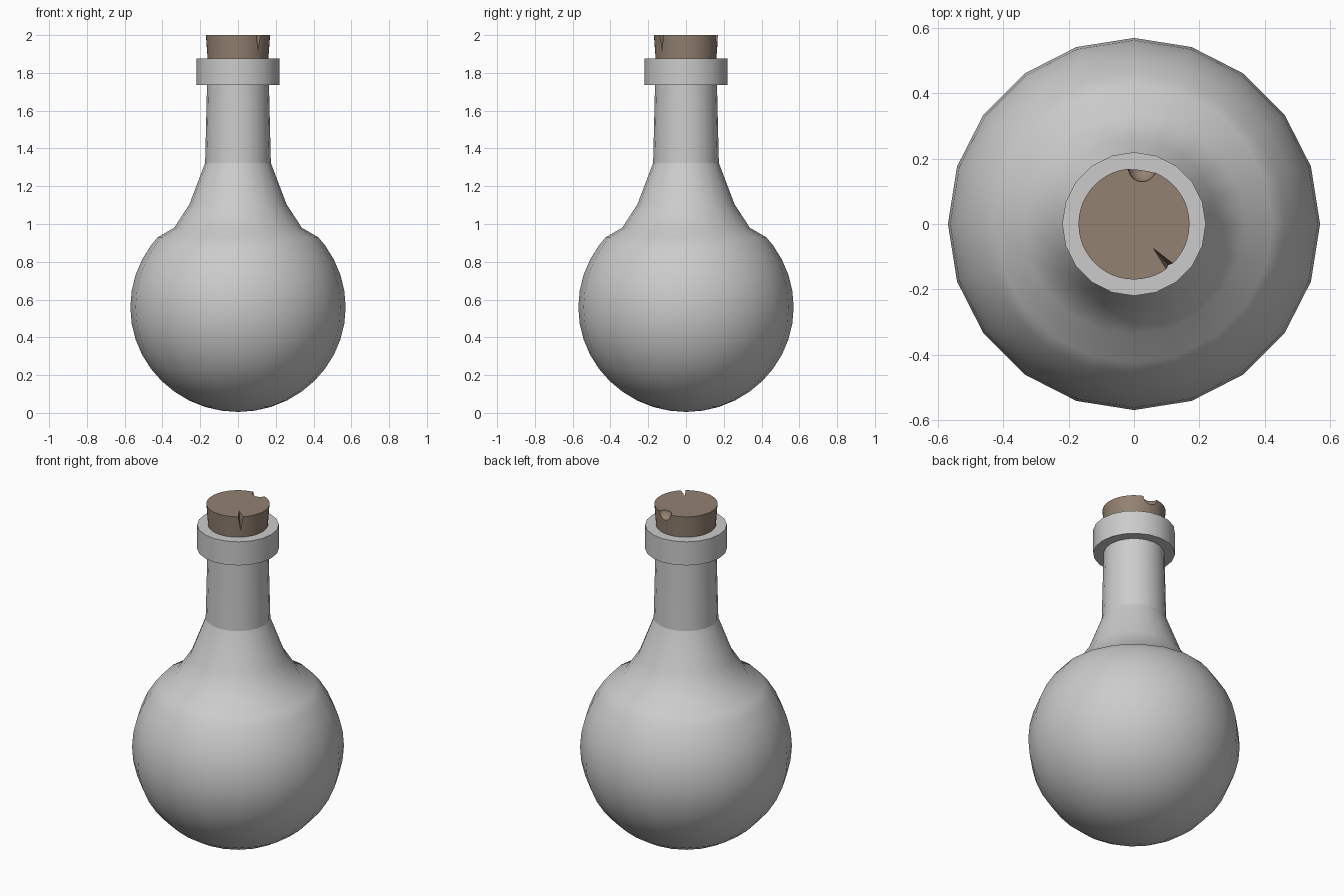
import bpy, bmesh, math
from mathutils import Vector

if "Cube" in bpy.data.objects:
    bpy.data.objects.remove(bpy.data.objects["Cube"])


def finish(name, bm, smooth_angle=None):
    bmesh.ops.recalc_face_normals(bm, faces=bm.faces)
    me = bpy.data.meshes.new(name)
    bm.to_mesh(me)
    bm.free()
    ob = bpy.data.objects.new(name, me)
    bpy.context.collection.objects.link(ob)
    if smooth_angle:
        shade(ob, smooth_angle)
    return ob


def activate(ob):
    bpy.ops.object.select_all(action='DESELECT')
    ob.select_set(True)
    bpy.context.view_layer.objects.active = ob


def shade(ob, angle):
    activate(ob)
    bpy.ops.object.shade_smooth_by_angle(angle=math.radians(angle))


def lathe(name, profile, sides, smooth_angle=None, closed=False):
    """Spin an (r, z) profile round the z axis."""
    bm = bmesh.new()
    vs = [bm.verts.new((r, 0, z)) for r, z in profile]
    pairs = list(zip(vs, vs[1:])) + ([(vs[-1], vs[0])] if closed else [])
    edges = [bm.edges.new(p) for p in pairs]
    bmesh.ops.spin(bm, geom=vs + edges, cent=(0, 0, 0), axis=(0, 0, 1),
                   angle=math.tau, steps=sides, use_duplicate=False)
    bmesh.ops.remove_doubles(bm, verts=bm.verts, dist=1e-4)
    return finish(name, bm, smooth_angle)


# round body flowing into the shoulder
CZ, R, H = 0.56, 0.57, 0.555
angles = [-90 + 9 * i for i in range(15)]
body = [(max(0, R * math.cos(math.radians(a))), CZ + H * math.sin(math.radians(a)))
        for a in angles]
body += [(0.425, 0.93), (0.338, 0.98), (0.257, 1.105), (0.174, 1.323)]
lathe("flask_body", body, 20, 40)

# neck and lip collar
lathe("neck", [(0.174, 1.323), (0.164, 1.74), (0.164, 1.86)], 20, 40)
lathe("collar", [(0.16, 1.735), (0.22, 1.735), (0.22, 1.875), (0.158, 1.875)],
      20, 40, closed=True)

# tapered cork
cork = lathe("cork", [(0, 1.70), (0.148, 1.70), (0.17, 2.0), (0, 2.0)], 48)

# cutters: a crack and a scooped chip in the cork's rim
bm = bmesh.new()
inner = Vector((0.057, -0.072, 2.005))
left, right = Vector((0.098, -0.138, 2.005)), Vector((0.120, -0.121, 2.005))
left, right = inner + (left - inner) * 1.3, inner + (right - inner) * 1.3
low = (left + right) / 2
low.z = 1.88
for p in (inner, left, right, low):
    bm.verts.new(p)
bmesh.ops.convex_hull(bm, input=bm.verts)
crack = finish("crack_cutter", bm)

bm = bmesh.new()
bmesh.ops.create_uvsphere(bm, u_segments=20, v_segments=11, radius=0.043)
bmesh.ops.translate(bm, verts=bm.verts, vec=(0.025, 0.172, 2.001))
chip = finish("chip_cutter", bm)

for cutter in (crack, chip):
    cutter.hide_render = True
    mod = cork.modifiers.new("cut", 'BOOLEAN')
    mod.operation, mod.solver, mod.object = 'DIFFERENCE', 'EXACT', cutter
    activate(cork)
    bpy.ops.object.modifier_apply(modifier=mod.name)
    bpy.data.objects.remove(cutter)
shade(cork, 30)

mat = bpy.data.materials.new("cork_brown")
mat.diffuse_color = (0.29, 0.22, 0.165, 1)
mat.use_nodes = True
mat.node_tree.nodes["Principled BSDF"].inputs["Base Color"].default_value = mat.diffuse_color
cork.data.materials.append(mat)
